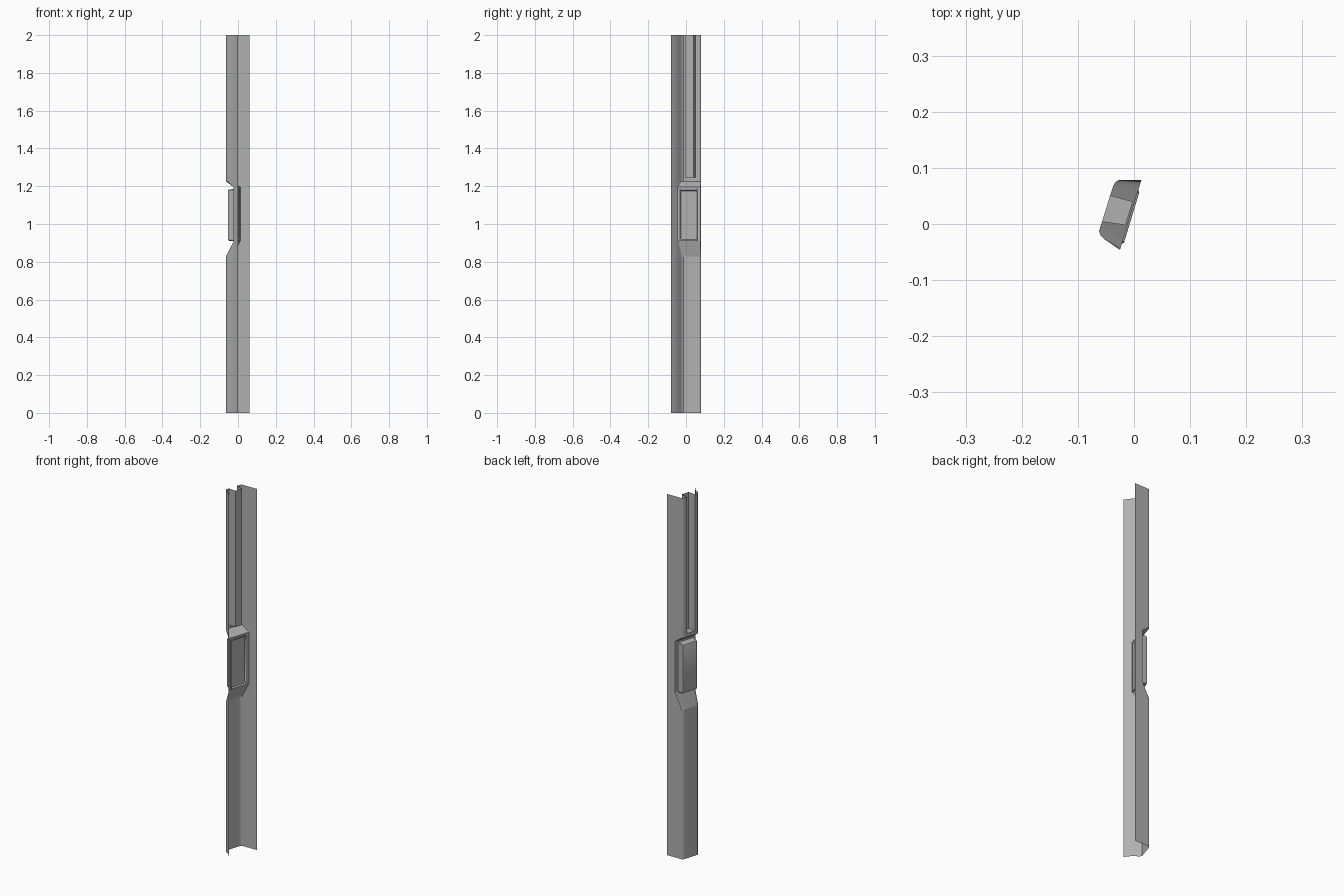
import bpy, bmesh, math
from mathutils import Vector

if "Cube" in bpy.data.objects:
    bpy.data.objects.remove(bpy.data.objects["Cube"])

mat = bpy.data.materials.new("dark_grey_trim")
mat.diffuse_color = (.44, .44, .44, 1)
mat.use_nodes = True
mat.node_tree.nodes["Principled BSDF"].inputs["Base Color"].default_value = mat.diffuse_color

def finish(name, bm):
    bmesh.ops.remove_doubles(bm, verts=bm.verts, dist=1e-5)
    bmesh.ops.recalc_face_normals(bm, faces=bm.faces)
    me = bpy.data.meshes.new(name)
    bm.to_mesh(me)
    bm.free()
    me.materials.append(mat)
    ob = bpy.data.objects.new(name, me)
    bpy.context.collection.objects.link(ob)
    bpy.ops.object.select_all(action='DESELECT')
    ob.select_set(True)
    bpy.context.view_layer.objects.active = ob
    bpy.ops.object.shade_smooth_by_angle(angle=math.radians(32))
    return ob

def loft(bm, rings, closed=False, skip=lambda r, c: False):
    vs = [[bm.verts.new(p) for p in ring] for ring in rings]
    n = len(vs[0])
    for r in range(len(vs) - 1):
        for c in range(n if closed else n - 1):
            if not skip(r, c):
                k = (c + 1) % n
                bm.faces.new((vs[r][c], vs[r][k], vs[r + 1][k], vs[r + 1][c]))
    return vs

# --- pillar sheet: open channel section, with a recess and a long groove ---
front = [(0, -.08), (-.014, -.061), (-.025, -.046)]
corner_a = [(-.053, -.027), (-.059, -.021), (-.0625, -.013)]
g_out = [(-.057, .004), (-.0425, .051)]           # groove mouth
g_in = [(-.015, -.002), (-.002, .04)]             # groove back
corner_b = [(-.037, .068), (-.034, .074), (-.028, .078)]
back = [(.013, .078), (.0615, .079)]

def mix(a, b, f):
    return (a[0] + (b[0] - a[0]) * f, a[1] + (b[1] - a[1]) * f)

flat_mid = [mix(*g_out, 1 / 3), mix(*g_out, 2 / 3)]
full = front + corner_a + [g_out[0]] + flat_mid + [g_out[1]] + corner_b + back
grooved = front + corner_a + [g_out[0]] + g_in + [g_out[1]] + corner_b + back
fracs = [.02, .04, .07, .11, .35, .6, .84, .93, .96, .98]
recess = front + [mix(front[-1], back[0], f) for f in fracs] + back

# rows just outside each bend keep the shading of the long runs flat
rows = [(0, full), (.825, full), (.83, full), (.91, recess), (.916, recess),
        (1.178, recess), (1.195, recess), (1.225, full), (1.23, full),
        (1.245, full), (1.245, grooved), (2, grooved)]
bm = bmesh.new()
# opening behind the tray is left out of the sheet
loft(bm, [[(x, y, z) for x, y in prof] for z, prof in rows],
     skip=lambda r, c: r == 4 and 6 <= c <= 8)
bmesh.ops.dissolve_degenerate(bm, edges=bm.edges, dist=1e-5)
finish("pillar_panel", bm)

# --- tray set in the recess: bevelled block with a shallow dished inner face ---
t = Vector((.29, .957, 0)).normalized()
n = Vector((-t.y, t.x, 0))
origin = Vector((-.007, .0127, 1.047))
loops = [(.004, .0425, .129), (-.0015, .044, .132), (-.003, .0455, .134), (-.0025, .048, .137),
         (0, .05, .138), (.029, .047, .136), (.034, .045, .133), (.0365, .040, .128)]
bm = bmesh.new()
rings = []
for d, s, h in loops:
    b = .004                                       # clipped corners
    pts = [(-s + b, -h), (s - b, -h), (s, -h + b), (s, h - b),
           (s - b, h), (-s + b, h), (-s, h - b), (-s, -h + b)]
    rings.append([origin + t * a + n * d + Vector((0, 0, z)) for a, z in pts])
vs = loft(bm, rings, closed=True)
bm.faces.new(vs[0])
bm.faces.new(vs[-1])
finish("adjuster_tray", bm)
